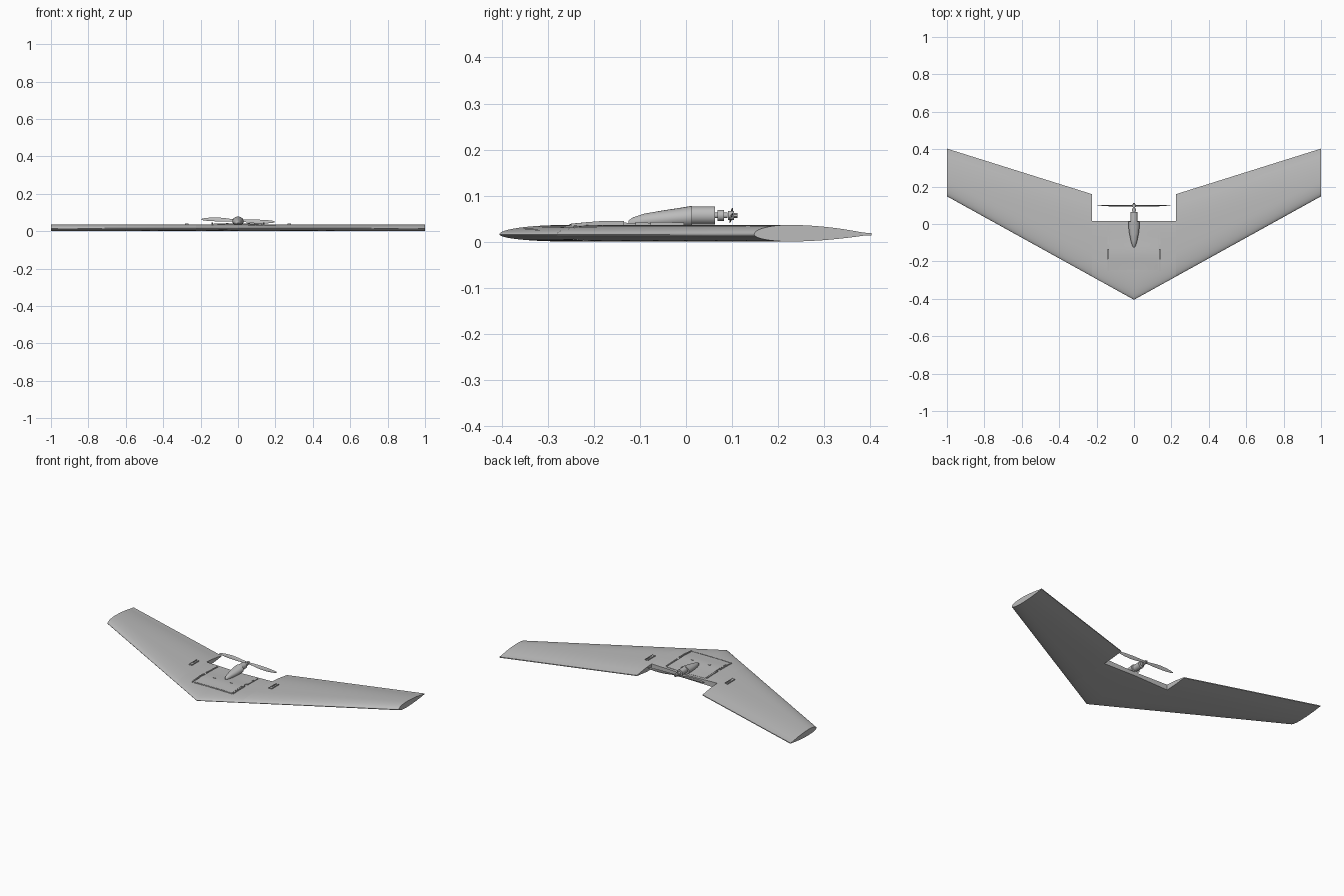
import bpy, bmesh, math
from mathutils import Matrix

if "Cube" in bpy.data.objects:
    bpy.data.objects.remove(bpy.data.objects["Cube"], do_unlink=True)

GREY = bpy.data.materials.new("light grey")
GREY.use_nodes = True
colour = (0.5, 0.5, 0.5, 1)
GREY.diffuse_color = colour
GREY.node_tree.nodes["Principled BSDF"].inputs["Base Color"].default_value = colour

NOTCH_X, NOTCH_Y, MID_Z = 0.225, 0.015, 0.016


def finish(name, bm):
    """Turn a bmesh into a smooth-shaded grey object."""
    bmesh.ops.recalc_face_normals(bm, faces=bm.faces)
    mesh = bpy.data.meshes.new(name)
    bm.to_mesh(mesh)
    bm.free()
    mesh.materials.append(GREY)
    obj = bpy.data.objects.new(name, mesh)
    bpy.context.collection.objects.link(obj)
    bpy.ops.object.select_all(action="DESELECT")
    obj.select_set(True)
    bpy.context.view_layer.objects.active = obj
    bpy.ops.object.shade_smooth_by_angle(angle=math.radians(35))
    return obj


def loft(name, rings, caps=True):
    """Skin closed rings that share a point count."""
    bm = bmesh.new()
    rows = [[bm.verts.new(p) for p in ring] for ring in rings]
    for a, b in zip(rows, rows[1:]):
        for i in range(len(a)):
            j = (i + 1) % len(a)
            bm.faces.new((a[i], a[j], b[j], b[i]))
    if caps:
        bm.faces.new(rows[0])
        bm.faces.new(rows[-1])
    return finish(name, bm)


# Airfoil: elliptic nose, fuller tail near the centre
def leading(x):
    return -0.405 + 0.553 * abs(x)


def chord(x):
    return 0.494 - 0.239 * abs(x)


def fullness(t, x):
    power = 4 - 2.1 * max(0, (abs(x) - NOTCH_X) / (1 - NOTCH_X))
    if t < 0.3:
        return math.sqrt(max(0, 1 - (1 - t / 0.3) ** 2))
    return max(0.13, 1 - ((t - 0.3) / 0.7) ** power)


def top_z(x, y):
    t = (y - leading(x)) / chord(x)
    return MID_Z + 0.0205 * fullness(min(max(t, 0), 1), x)


def section(x, t_end=1.0, n=22):
    ts = [t_end * (1 - math.cos(math.pi / 2 * i / n)) for i in range(n + 1)]
    upper = [(x, leading(x) + chord(x) * t, MID_Z + 0.0205 * fullness(t, x)) for t in ts]
    lower = [(x, leading(x) + chord(x) * t, MID_Z - 0.0155 * fullness(t, x)) for t in ts[1:]]
    return upper[::-1] + lower


# Centre body, cut short at the back for the propeller
body = []
for x in (-NOTCH_X, 0, NOTCH_X):
    body.append(section(x, (NOTCH_Y - leading(x)) / chord(x)))
loft("centre_body", body, caps=False)

# Outer wings
for side, label in ((1, "left"), (-1, "right")):
    stations = [NOTCH_X + (1 - NOTCH_X) * i / 6 for i in range(7)]
    loft(label + "_wing", [section(side * x) for x in stations])


def skin_plate(name, x0, x1, y0, y1, height, n=12):
    """Plate that follows the wing's upper skin, raised by height(y)."""
    rings = []
    for i in range(n + 1):
        y = y0 + (y1 - y0) * i / n
        xs = [x0 + (x1 - x0) * k / 8 for k in range(9)]
        upper = [(x, y, top_z(x, y) + height(y)) for x in xs]
        rings.append(upper + [(x1, y, top_z(x1, y) - 0.004), (x0, y, top_z(x0, y) - 0.004)])
    return loft(name, rings)


def hatch_rise(y):
    return 0.001 + 0.005 * math.exp(-((y + 0.16) / 0.06) ** 2)


# Hatch with its raised edges and latches
skin_plate("hatch", -0.13, 0.13, -0.245, 0.0, hatch_rise)
skin_plate("hatch_front_edge", -0.138, 0.138, -0.253, -0.248, lambda y: 0.002)
for side, label in ((1, "left"), (-1, "right")):
    for part, y0, y1 in (("front", -0.25, -0.135), ("rear", -0.11, -0.005)):
        skin_plate(f"{label}_{part}_hatch_rail", side * 0.135, side * 0.142, y0, y1,
                   lambda y: hatch_rise(y) + 0.003)
    skin_plate(label + "_hatch_latch", side * 0.05, side * 0.065, -0.15, -0.142,
               lambda y: hatch_rise(y) + 0.002, 2)

# Control servos: a low block inside a raised frame
for side, label in ((1, "left"), (-1, "right")):
    for part, a, b in (("inner", 0.264, 0.268), ("outer", 0.280, 0.284)):
        skin_plate(f"{label}_servo_{part}_rim", side * a, side * b, -0.077, -0.004,
                   lambda y: 0.006)
    skin_plate(label + "_servo_block", side * 0.268, side * 0.280, -0.074, -0.05,
               lambda y: 0.005)
    skin_plate(label + "_servo_arm", side * 0.272, side * 0.276, -0.05, -0.004,
               lambda y: 0.003)

# Motor fairing: rows of y, half width, top height
rings = []
for y, half, top in ((-0.125, 0.003, 0.046), (-0.115, 0.010, 0.053), (-0.09, 0.017, 0.061),
                     (-0.05, 0.025, 0.068), (-0.01, 0.030, 0.074), (0.013, 0.030, 0.078)):
    low = 0.03
    ring = []
    for k in range(24):
        a = math.tau * k / 24
        ring.append((half * math.cos(a), y, (top + low) / 2 + (top - low) / 2 * math.sin(a)))
    rings.append(ring)
loft("motor_fairing", rings)


AXIS_Z = 0.057


def barrel(name, y0, y1, radius, sides=24):
    bm = bmesh.new()
    place = Matrix.Translation((0, (y0 + y1) / 2, AXIS_Z)) @ Matrix.Rotation(math.pi / 2, 4, "X")
    bmesh.ops.create_cone(bm, cap_ends=True, segments=sides, radius1=radius, radius2=radius,
                          depth=y1 - y0, matrix=place)
    return finish(name, bm)


# Motor, shaft and hub
barrel("motor_mount", 0.010, 0.063, 0.0195)
barrel("motor_neck", 0.060, 0.090, 0.006)
barrel("motor_bell", 0.068, 0.083, 0.012)
barrel("propeller_hub", 0.091, 0.104, 0.010)
barrel("propeller_nut", 0.104, 0.112, 0.005, 6)

# Two-bladed propeller: rows of radius, lower and upper edge
for side, label in ((-1, "right"), (1, "left")):
    rings = []
    for r, low, high in ((0.004, -0.005, 0.005), (0.03, -0.006, 0.008), (0.07, -0.006, 0.014),
                         (0.11, -0.005, 0.017), (0.15, -0.003, 0.016), (0.18, 0.0, 0.013),
                         (0.195, 0.003, 0.009)):
        mid, half = (low + high) / 2, (high - low) / 2
        twist = 0.5 - 1.8 * r
        ring = []
        for k in range(12):
            a = math.tau * k / 12
            u, v = half * math.cos(a), 0.0018 * math.sin(a)
            ring.append((side * r, 0.098 + u * math.sin(twist) * -side + v,
                         AXIS_Z - side * (mid + u * math.cos(twist))))
        rings.append(ring)
    loft(label + "_propeller_blade", rings)
